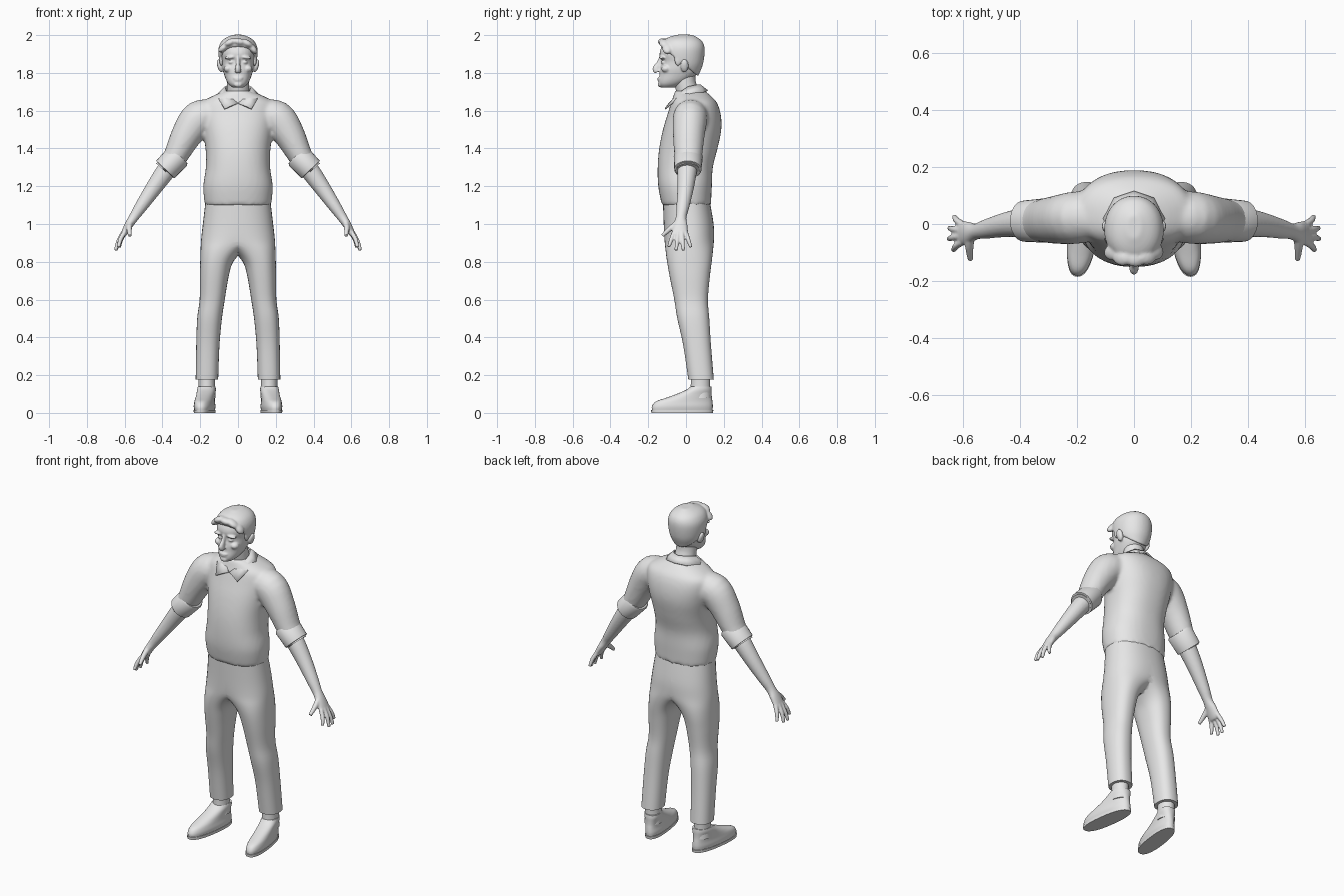
import bpy, bmesh, math
from mathutils import Vector, Matrix

cube = bpy.data.objects.get("Cube")
if cube:
    bpy.data.objects.remove(cube)

grey = bpy.data.materials.new("plain_grey")
grey.use_nodes = True
grey.diffuse_color = (0.8, 0.8, 0.8, 1)
grey.node_tree.nodes["Principled BSDF"].inputs["Base Color"].default_value = (0.8, 0.8, 0.8, 1)


def refine(rows, steps=4):
    """Catmull-Rom interpolation between the given sections."""
    out = []
    for i in range(len(rows) - 1):
        p = [rows[max(i - 1, 0)], rows[i], rows[i + 1], rows[min(i + 2, len(rows) - 1)]]
        for s in range(steps):
            t = s / steps
            out.append([b + t * (c - a) / 2 + t * t * (2 * a - 5 * b + 4 * c - d) / 2
                        + t ** 3 * (3 * b - a - 3 * c + d) / 2 for a, b, c, d in zip(*p)])
    return out + [list(rows[-1])]


def skin_rings(bm, rings):
    """Bridge a list of point rings and cap both ends."""
    loops = [[bm.verts.new(co) for co in ring] for ring in rings]
    n = len(loops[0])
    for a, b in zip(loops, loops[1:]):
        for i in range(n):
            bm.faces.new((a[i], a[(i + 1) % n], b[(i + 1) % n], b[i]))
    bm.faces.new(loops[0])
    bm.faces.new(loops[-1])


def unit(i, n, power):
    a = math.tau * i / n
    c, s = math.cos(a), math.sin(a)
    return (math.copysign(abs(c) ** (2 / power), c), math.copysign(abs(s) ** (2 / power), s))


def slices(bm, rows, power=2.0, n=32, shear=0.0, steps=4):
    """Stack horizontal sections given as (z, x0, x1, y0, y1)."""
    rings = []
    for z, x0, x1, y0, y1 in refine(rows, steps):
        ring = []
        for i in range(n):
            u, v = unit(i, n, power)
            y = (y0 + y1) / 2 + v * (y1 - y0) / 2
            ring.append(((x0 + x1) / 2 + u * (x1 - x0) / 2 + shear * (0.08 - y), y, z))
        rings.append(ring)
    skin_rings(bm, rings)


def centred(rows):
    return [(z, -h, h, y0, y1) for z, h, y0, y1 in rows]


def tube(bm, rows, n=20, steps=4):
    """Sweep a section along (x, y, z, radius across, radius along y)."""
    rows = refine(rows, steps)
    pts = [Vector(r[:3]) for r in rows]
    rings = []
    for k, r in enumerate(rows):
        t = (pts[min(k + 1, len(pts) - 1)] - pts[max(k - 1, 0)]).normalized()
        b = Vector((0, 1, 0))
        b = (b - t * t.dot(b)).normalized()
        a = b.cross(t)
        rings.append([pts[k] + a * r[3] * math.cos(math.tau * i / n)
                      + b * r[4] * math.sin(math.tau * i / n) for i in range(n)])
    skin_rings(bm, rings)


def blob(bm, centre, size, tilt=0.0):
    m = Matrix.Translation(centre) @ Matrix.Rotation(tilt, 4, 'Y') @ Matrix.Diagonal((*size, 1))
    bmesh.ops.create_icosphere(bm, subdivisions=3, radius=1, matrix=m)


def finish(bm, name, mirror=False, voxel=0, smooth=4, thick=0):
    bmesh.ops.recalc_face_normals(bm, faces=bm.faces)
    mesh = bpy.data.meshes.new(name)
    bm.to_mesh(mesh)
    bm.free()
    mesh.materials.append(grey)
    obj = bpy.data.objects.new(name, mesh)
    bpy.context.scene.collection.objects.link(obj)
    bpy.ops.object.select_all(action='DESELECT')
    obj.select_set(True)
    bpy.context.view_layer.objects.active = obj
    bpy.ops.object.shade_smooth_by_angle(angle=math.radians(45))
    if mirror:
        obj.modifiers.new("Mirror", 'MIRROR').merge_threshold = 0.002
    if thick:
        obj.modifiers.new("Solidify", 'SOLIDIFY').thickness = thick
    if voxel:
        r = obj.modifiers.new("Blend", 'REMESH')
        r.mode, r.voxel_size, r.use_smooth_shade = 'VOXEL', voxel, True
        s = obj.modifiers.new("Relax", 'SMOOTH')
        s.factor, s.iterations = 0.5, smooth
    return obj


# Shirt: torso blended with both sleeves
bm = bmesh.new()
slices(bm, centred([(1.1, .176, -.128, .132), (1.2, .184, -.147, .137), (1.3, .17, -.15, .142),
                    (1.4, .172, -.142, .167), (1.5, .188, -.122, .187), (1.58, .2, -.098, .184),
                    (1.64, .195, -.08, .165), (1.675, .14, -.068, .135), (1.705, .07, -.06, .1)]), 2.3, 48)
for s in (-1, 1):
    tube(bm, [(s * x, y, z, a, b) for x, y, z, a, b in
              [(.12, .03, 1.575, .08, .085), (.205, .022, 1.56, .095, .092), (.27, .015, 1.475, .083, .085),
               (.325, .012, 1.37, .066, .075), (.355, .012, 1.32, .06, .068)]])
finish(bm, "shirt", voxel=.011, smooth=6)

# Rolled sleeve cuffs
bm = bmesh.new()
tube(bm, [(.312, .012, 1.365, .062, .07), (.32, .012, 1.357, .069, .077), (.385, .01, 1.288, .067, .072),
          (.39, .01, 1.283, .058, .064), (.37, .01, 1.305, .052, .056)], 24, 1)
finish(bm, "sleeve_cuffs", mirror=True)

# Trousers: one leg and half the hips, mirrored
bm = bmesh.new()
slices(bm, [(.178, .105, .224, .012, .147), (.36, .098, .221, -.015, .132), (.5, .085, .216, -.046, .123),
            (.6, .07, .203, -.062, .116), (.72, .05, .202, -.086, .126), (.8, .025, .2, -.1, .136),
            (.86, -.035, .198, -.108, .143), (.92, -.15, .195, -.114, .148), (1.0, -.186, .186, -.118, .146),
            (1.12, -.172, .172, -.122, .126)], 2.3, 40)
bmesh.ops.bisect_plane(bm, geom=bm.verts[:] + bm.edges[:] + bm.faces[:], plane_co=(0, 0, 0),
                       plane_no=(1, 0, 0), clear_inner=True)
finish(bm, "trousers", mirror=True)

# Ankles, shoes and soles
bm = bmesh.new()
slices(bm, [(.08, .118, .212, .02, .132), (.14, .122, .208, .025, .128), (.24, .12, .21, .025, .13)])
finish(bm, "ankles", mirror=True)
bm = bmesh.new()
slices(bm, [(.012, .115, .212, -.18, .14), (.035, .112, .216, -.18, .142), (.06, .116, .214, -.16, .14),
            (.08, .118, .213, -.105, .137), (.1, .118, .213, -.05, .136), (.122, .117, .214, .0, .136),
            (.14, .12, .211, .025, .134)], 2.3, shear=.13)
finish(bm, "shoes", mirror=True)
bm = bmesh.new()
slices(bm, [(0, .112, .215, -.183, .143), (.016, .112, .215, -.185, .145)], 2.4, shear=.13, steps=1)
finish(bm, "soles", mirror=True)

# Forearms and hands with spread fingers
bm = bmesh.new()
tube(bm, [(.34, .01, 1.335, .05, .055), (.39, .005, 1.27, .05, .051), (.45, -.003, 1.185, .043, .043),
          (.515, -.017, 1.09, .033, .034), (.552, -.026, 1.035, .026, .028), (.578, -.03, .995, .022, .038),
          (.603, -.032, .95, .017, .043), (.61, -.032, .938, .012, .038)])
for base, tip in [((.602, -.064), (.632, -.092, .878)), ((.607, -.043), (.648, -.052, .86)),
                  ((.607, -.022), (.646, -.014, .86)), ((.6, -.001), (.628, .026, .876))]:
    mid = [(base[0] + tip[0]) / 2 + .006, (base[1] + tip[1]) / 2, (.955 + tip[2]) / 2]
    tube(bm, [(*base, .955, .013, .012), (*mid, .012, .0115), (*tip, .009, .009)], 12)
tube(bm, [(.57, -.035, 1.01, .016, .02), (.576, -.078, .98, .015, .015), (.572, -.125, .938, .01, .01)], 12)
finish(bm, "forearms_and_hands", mirror=True, voxel=.005, smooth=3)

# Neck
bm = bmesh.new()
tube(bm, [(0, .025, 1.6, .075, .07), (0, .01, 1.69, .061, .06), (0, -.005, 1.75, .058, .056),
          (0, -.01, 1.82, .056, .06)], 32)
finish(bm, "neck")

# Head: skull and face features blended together
bm = bmesh.new()
slices(bm, centred([(1.722, .028, -.13, -.06), (1.738, .048, -.143, -.02), (1.76, .062, -.145, .02),
                    (1.79, .073, -.14, .055), (1.82, .081, -.138, .072), (1.86, .086, -.13, .085),
                    (1.9, .091, -.14, .088), (1.94, .088, -.128, .084), (1.97, .068, -.1, .066),
                    (1.985, .035, -.055, .035)]), 2.2)
tube(bm, [(0, -.128, 1.89, .01, .012), (0, -.14, 1.85, .011, .016), (0, -.156, 1.822, .015, .022),
          (0, -.15, 1.805, .017, .017)], 16)
blob(bm, (0, -.138, 1.772), (.028, .013, .007))
blob(bm, (0, -.137, 1.762), (.024, .014, .007))
blob(bm, (0, -.138, 1.738), (.022, .012, .014))
for s in (-1, 1):
    blob(bm, (s * .04, -.124, 1.882), (.032, .018, .009), s * .1)
    blob(bm, (s * .035, -.118, 1.856), (.016, .014, .009))
    blob(bm, (s * .052, -.105, 1.822), (.024, .026, .02))
    blob(bm, (s * .096, -.008, 1.838), (.014, .022, .036), s * .25)
finish(bm, "head", voxel=.005, smooth=3)

# Hair: cap trimmed along the hairline, with swept locks at the front
bm = bmesh.new()
slices(bm, centred([(1.77, .06, -.1, .058), (1.8, .078, -.12, .072), (1.85, .097, -.132, .091),
                    (1.92, .104, -.138, .099), (1.96, .092, -.13, .09), (1.985, .066, -.1, .064),
                    (2.002, .025, -.05, .03)]), 2.1, 40)
cut = bmesh.ops.bisect_plane(bm, geom=bm.verts[:] + bm.edges[:] + bm.faces[:], plane_co=(0, -.13, 1.94),
                             plane_no=(0, .155, .19), clear_inner=True)
bmesh.ops.holes_fill(bm, edges=[e for e in bm.edges if e.is_boundary], sides=0)
for x, y, z, tilt in [(-.075, -.1, 1.935, -.7), (-.04, -.118, 1.962, -.4), (.005, -.122, 1.965, .15),
                      (.045, -.115, 1.958, .5), (.077, -.098, 1.93, .9)]:
    blob(bm, (x, y, z), (.036, .028, .018), tilt)
for s in (-1, 1):
    blob(bm, (s * .088, -.042, 1.875), (.012, .02, .04))
finish(bm, "hair", voxel=.006, smooth=3)

# Shirt collar: folded band with pointed tips
bm = bmesh.new()
inner = [(0, .078, 1.738), (.045, .06, 1.738), (.07, .01, 1.728), (.058, -.045, 1.69), (.003, -.09, 1.642)]
outer = [(0, .116, 1.708), (.07, .092, 1.7), (.108, .02, 1.69), (.104, -.052, 1.664), (.072, -.113, 1.612)]
lines = [[bm.verts.new(p) for p in line] for line in (inner, outer)]
for i in range(4):
    bm.faces.new((lines[0][i], lines[0][i + 1], lines[1][i + 1], lines[1][i]))
finish(bm, "collar", mirror=True, thick=.008)
